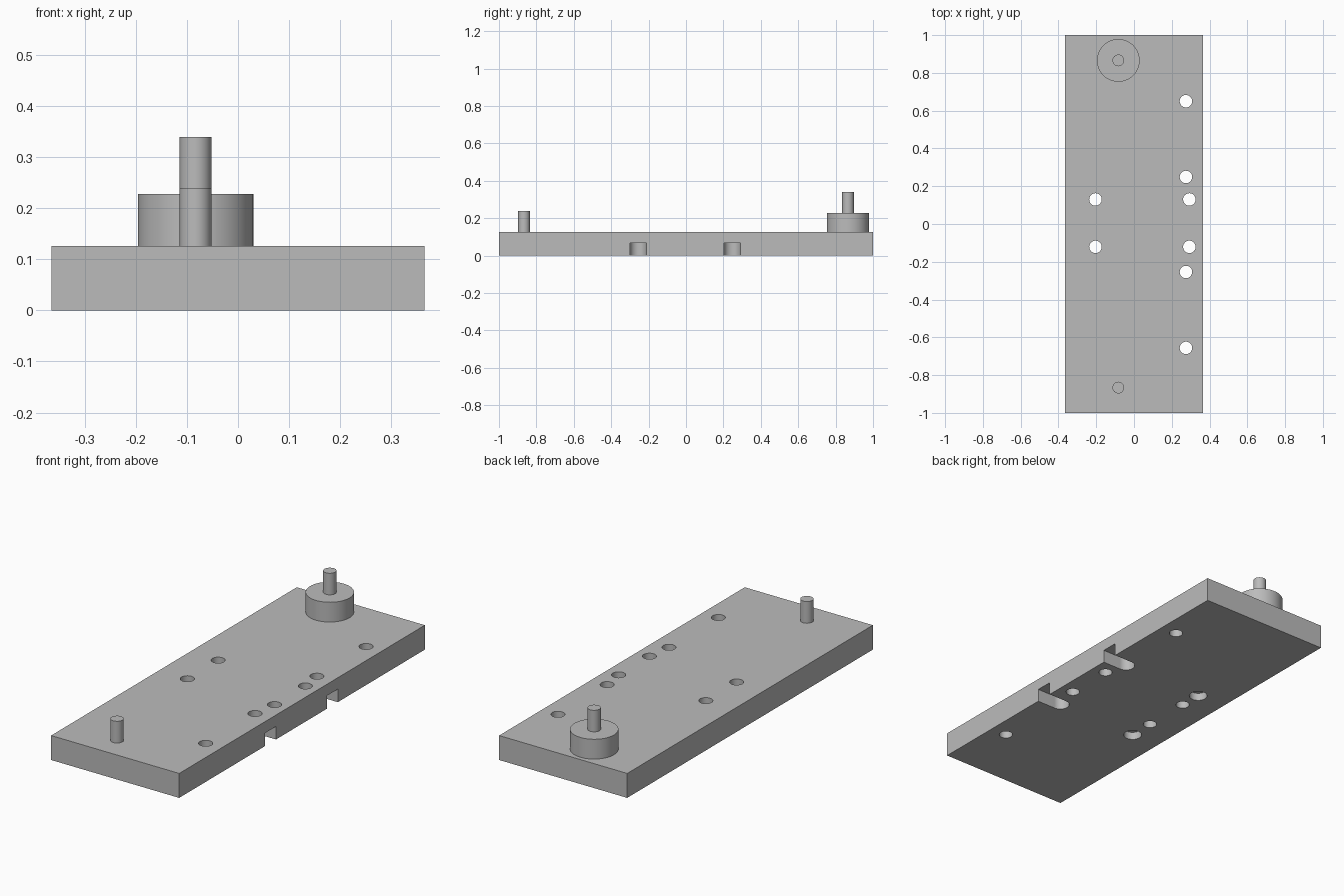
import bpy
import math

if "Cube" in bpy.data.objects:
    bpy.data.objects.remove(bpy.data.objects["Cube"])

# Dimensions
W, TOP = 0.365, 0.126
PIN_X, PIN_Y = -0.083, 0.866

grey = bpy.data.materials.new("light grey")
grey.diffuse_color = (0.5, 0.5, 0.5, 1)
grey.use_nodes = True
grey.node_tree.nodes["Principled BSDF"].inputs["Base Color"].default_value = grey.diffuse_color


def box(name, x0, x1, y0, y1, z0, z1):
    bpy.ops.mesh.primitive_cube_add(
        size=1, location=((x0 + x1) / 2, (y0 + y1) / 2, (z0 + z1) / 2))
    ob = bpy.context.object
    ob.name = name
    ob.scale = (x1 - x0, y1 - y0, z1 - z0)
    bpy.ops.object.transform_apply(location=False, scale=True)
    ob.data.materials.append(grey)
    return ob


def cylinder(name, x, y, r, z0, z1):
    bpy.ops.mesh.primitive_cylinder_add(
        vertices=48, radius=r, depth=z1 - z0, location=(x, y, (z0 + z1) / 2))
    ob = bpy.context.object
    ob.name = name
    ob.data.materials.append(grey)
    bpy.ops.object.shade_smooth_by_angle(angle=math.radians(30))
    return ob


def cut(target, cutter):
    mod = target.modifiers.new("cut", 'BOOLEAN')
    mod.operation = 'DIFFERENCE'
    mod.solver = 'EXACT'
    mod.object = cutter
    bpy.context.view_layer.objects.active = target
    bpy.ops.object.modifier_apply(modifier=mod.name)
    bpy.data.objects.remove(cutter, do_unlink=True)


# Base plate
plate = box("base_plate", -W, W, -1, 1, 0, TOP)

# Round-ended slots under the right edge, and blind recesses opposite
for y in (0.247, -0.256):
    cut(plate, box("slot_cutter", 0.26, W + 0.1, y - 0.044, y + 0.044, -0.1, 0.067))
    cut(plate, cylinder("slot_end_cutter", 0.26, y, 0.044, -0.1, 0.067))
    cut(plate, cylinder("recess_cutter", -0.206, y, 0.044, -0.1, 0.04))

# Through holes
holes = [(0.275, y) for y in (0.65, 0.249, -0.254, -0.656)]
holes += [(x, y) for x in (0.293, -0.204) for y in (0.13, -0.121)]
for x, y in holes:
    cut(plate, cylinder("hole_cutter", x, y, 0.033, -0.1, TOP + 0.1))

bpy.ops.object.select_all(action='DESELECT')
plate.select_set(True)
bpy.context.view_layer.objects.active = plate
bpy.ops.object.shade_smooth_by_angle(angle=math.radians(30))

# Front pin, back boss and its taller pin
cylinder("front_pin", PIN_X, -PIN_Y, 0.031, TOP, 0.238)
cylinder("back_boss", PIN_X, PIN_Y, 0.113, TOP, 0.228)
cylinder("back_pin", PIN_X, PIN_Y, 0.031, 0.228, 0.339)
